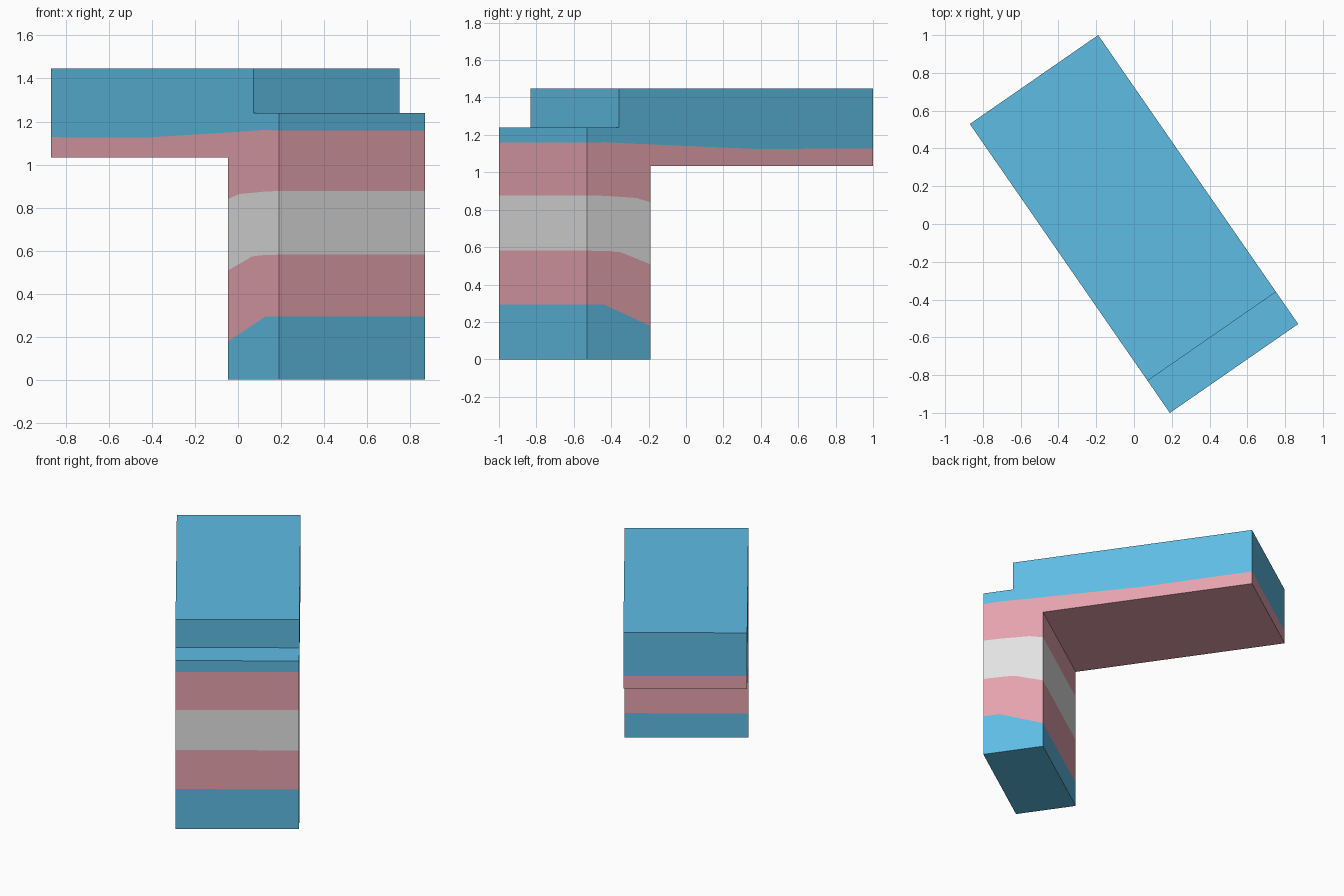
import bpy, bmesh, math
from mathutils import Matrix

if "Cube" in bpy.data.objects:
    bpy.data.objects.remove(bpy.data.objects["Cube"])

U = 0.2067                    # one block unit
TURN = math.radians(124.7)    # heading of the arm, seen from above


def material(name, rgb):
    m = bpy.data.materials.new(name)
    lin = [((c / 255 + 0.055) / 1.055) ** 2.4 for c in rgb]
    m.diffuse_color = (*lin, 1)
    m.use_nodes = True
    m.node_tree.nodes["Principled BSDF"].inputs["Base Color"].default_value = m.diffuse_color
    return m


mats = [material("light blue", (94, 188, 228)),
        material("pink", (229, 163, 174)),
        material("pale grey", (226, 226, 226))]

# Stripe borders as (distance along the arm, height)
E, L = 2 * U, 9 * U
base = [(0, 0), (E, 0)]
b1 = [(0, 0.293), (0.11, 0.293), (E, 0.178)]
b2 = [(0, 0.581), (0.15, 0.578), (0.22, 0.572), (E, 0.508)]
b3 = [(0, 0.877), (0.12, 0.874), (0.32, 0.863), (E, 0.84)]
b4 = [(0, 1.158), (0.12, 1.161), (0.30, 1.153), (1.10, 1.125), (L, 1.127)]
top = [(0, 6 * U), (U, 6 * U), (U, 7 * U), (L, 7 * U)]
under_arm = [(E, 5 * U), (L, 5 * U)]

bands = [(base, b1, 0), (b1, b2, 1), (b2, b3, 2),
         (b3 + under_arm, b4, 1), (b4, top, 0)]

# Side profile of post and arm, one face per stripe with shared borders
bm = bmesh.new()
verts = {}


def vert(p):
    if p not in verts:
        verts[p] = bm.verts.new((p[0] - L / 2, -2 * U, p[1]))
    return verts[p]


for low, high, index in bands:
    face = bm.faces.new([vert(p) for p in low + high[::-1]])
    face.material_index = index

# Extrude across the width; walls take the stripe colours
out = bmesh.ops.extrude_face_region(bm, geom=bm.faces[:], use_keep_orig=True)
bmesh.ops.translate(bm, vec=(0, 4 * U, 0),
                    verts=[g for g in out["geom"] if isinstance(g, bmesh.types.BMVert)])
for f in bm.faces:            # each wall matches the stripe it borders
    if all(abs(abs(v.co.y) - 2 * U) < 1e-5 for v in f.verts) and abs(f.calc_center_median().y) < 1e-4:
        for e in f.edges:
            for g in e.link_faces:
                if abs(g.calc_center_median().y) > U:
                    f.material_index = g.material_index
bmesh.ops.recalc_face_normals(bm, faces=bm.faces[:])
bmesh.ops.rotate(bm, verts=bm.verts[:], cent=(0, 0, 0), matrix=Matrix.Rotation(TURN, 3, 'Z'))

mesh = bpy.data.meshes.new("striped_post_and_arm")
bm.to_mesh(mesh)
bm.free()
for m in mats:
    mesh.materials.append(m)
bpy.context.collection.objects.link(bpy.data.objects.new("striped_post_and_arm", mesh))
